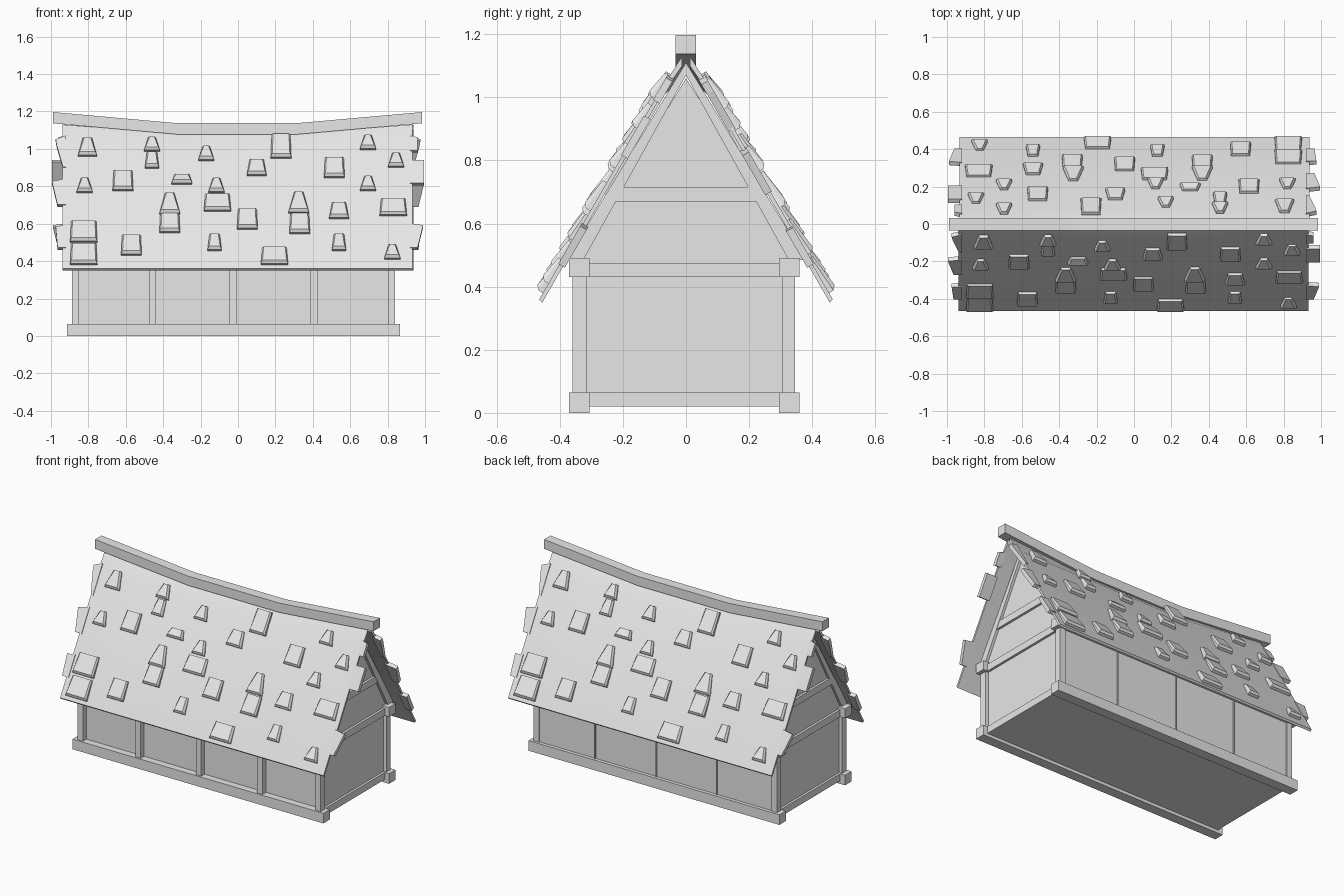
import bpy
import bmesh

if "Cube" in bpy.data.objects:
    bpy.data.objects.remove(bpy.data.objects["Cube"], do_unlink=True)

GREY = (0.8, 0.8, 0.8, 1.0)
grey = bpy.data.materials.new("plain grey")
grey.use_nodes = True
grey.diffuse_color = GREY
grey.node_tree.nodes["Principled BSDF"].inputs["Base Color"].default_value = GREY


def loft(name, rings, smooth=False):
    """Join equal rings of points into a capped solid."""
    bm = bmesh.new()
    loops = [[bm.verts.new(p) for p in ring] for ring in rings]
    n = len(loops[0])
    for a, b in zip(loops, loops[1:]):
        for i in range(n):
            j = (i + 1) % n
            bm.faces.new((a[i], a[j], b[j], b[i]))
    bm.faces.new(loops[0][::-1])
    bm.faces.new(loops[-1])
    bmesh.ops.recalc_face_normals(bm, faces=bm.faces)
    mesh = bpy.data.meshes.new(name)
    bm.to_mesh(mesh)
    bm.free()
    mesh.materials.append(grey)
    obj = bpy.data.objects.new(name, mesh)
    bpy.context.collection.objects.link(obj)
    if smooth:
        bpy.ops.object.select_all(action='DESELECT')
        obj.select_set(True)
        bpy.context.view_layer.objects.active = obj
        bpy.ops.object.shade_smooth_by_angle()
    return obj


def prism(name, x0, x1, outline):
    """Extrude a (y, z) outline along x."""
    return loft(name, [[(x, y, z) for y, z in outline] for x in (x0, x1)])


def box(name, x0, x1, y0, y1, z0, z1):
    return prism(name, x0, x1, [(y0, z0), (y1, z0), (y1, z1), (y0, z1)])


# House body with gables
LEFT, RIGHT = 0.82, -0.865
prism("house_body", RIGHT, LEFT, [(-0.325, 0.02), (0.338, 0.02), (0.338, 0.53),
                                  (0, 1.06), (-0.325, 0.53)])

# Long sills and wall plates, whose ends stick out at the corners
for side, y0, y1 in (("front", -0.37, -0.305), ("back", 0.295, 0.36)):
    box(side + "_sill", -0.915, 0.865, y0, y1, 0, 0.065)
    box(side + "_wall_plate", -0.915, 0.865, y0, y1, 0.43, 0.49)

# Posts
POSTS = (-0.868, -0.457, -0.028, 0.407, 0.82)
for i, x in enumerate(POSTS):
    corner = i in (0, len(POSTS) - 1)
    box("front_post", x - 0.019, x + 0.019, -0.36, -0.315, 0.05, 0.45)
    half = 0.019 if corner else 0.004
    box("back_post", x - half, x + half, 0.305, 0.345, 0.05, 0.45)

# Gable framing at both ends
for side, x0, x1 in (("left", LEFT - 0.02, LEFT + 0.015),
                     ("right", RIGHT - 0.015, RIGHT + 0.02)):
    box(side + "_end_sill", x0, x1, -0.31, 0.3, 0.02, 0.065)
    box(side + "_tie_beam", x0, x1, -0.31, 0.3, 0.43, 0.475)
    box(side + "_collar_beam", x0, x1, -0.235, 0.235, 0.67, 0.715)
    for s in (-1, 1):
        prism(side + "_rafter", x0, x1 + 0.002,
              [(s * y, z) for y, z in ((0.38, 0.485), (0.325, 0.485),
                                       (0, 1.07), (0, 1.11))])

# Sagging ridge beam
loft("ridge_beam", [[(x, y, z + dz) for y, dz in
                     ((-0.034, 0), (0.031, 0), (0.031, 0.06), (-0.034, 0.06))]
                    for x, z in ((-0.99, 1.137), (-0.33, 1.078),
                                 (0.32, 1.078), (0.985, 1.137))])

# Roof plane: eave point, slope and normal of the front side
EAVE_Y, EAVE_Z, RISE = -0.465, 0.36, 1.73
NORMAL_Y, NORMAL_Z = -0.866, 0.5


def on_roof(turn, x, z, d):
    """Point on a slope at height z, lifted by d; turn -1 gives the back."""
    y = EAVE_Y + (z - EAVE_Z) / RISE + d * NORMAL_Y
    return (turn * x, turn * y, z + d * NORMAL_Z)


# Plates along the ragged roof edges, as (x, z) outlines
EDGE_PLATES = (
    ((-0.92, 1.07), (-0.975, 1.05), (-0.97, 1.02), (-0.935, 0.9), (-0.92, 0.9)),
    ((-0.92, 0.84), (-0.995, 0.825), (-0.965, 0.7), (-0.92, 0.7)),
    ((-0.92, 0.59), (-0.975, 0.585), (-0.965, 0.47), (-0.92, 0.47)),
    ((0.92, 1.07), (0.96, 1.06), (0.96, 0.99), (0.92, 0.99)),
    ((0.92, 0.94), (0.995, 0.94), (0.995, 0.815), (0.92, 0.815)),
    ((0.92, 0.6), (0.99, 0.59), (0.96, 0.47), (0.92, 0.47)),
)

# Loose shingles: (lower width, upper width, height) and (x, lower z) places
SHINGLES = {
    (0.1, 0.05, 0.095): ((-0.805, 0.96),),
    (0.085, 0.04, 0.075): ((-0.46, 0.985), (-0.17, 0.935), (0.695, 0.995),
                           (0.845, 0.9), (-0.82, 0.765), (-0.115, 0.765),
                           (0.695, 0.775), (0.825, 0.41)),
    (0.11, 0.05, 0.11): ((-0.365, 0.65), (0.325, 0.655)),
    (0.105, 0.075, 0.085): ((0.1, 0.855), (0.54, 0.625)),
    (0.075, 0.055, 0.085): ((-0.46, 0.895), (-0.125, 0.455), (0.54, 0.455)),
    (0.11, 0.1, 0.105): ((0.515, 0.845), (-0.615, 0.775), (-0.365, 0.55),
                         (0.05, 0.57), (0.33, 0.545), (-0.57, 0.43)),
    (0.11, 0.1, 0.125): ((0.23, 0.95),),
    (0.11, 0.08, 0.05): ((-0.3, 0.81),),
    (0.145, 0.13, 0.09): ((-0.11, 0.665), (0.83, 0.64), (0.195, 0.38)),
    (0.145, 0.135, 0.11): ((-0.825, 0.5), (-0.825, 0.38)),
}


def shingle(name, turn, cx, z, low, top, height):
    """Tapered slab with a thick, chamfered lower lip."""
    def ring(inset, lip, d_low, d_top):
        a, b = low / 2 - inset, top / 2 - inset
        z0, z1 = z + lip, z + height
        return [on_roof(turn, cx - a, z0, d_low), on_roof(turn, cx + a, z0, d_low),
                on_roof(turn, cx + b, z1, d_top), on_roof(turn, cx - b, z1, d_top)]
    loft(name, [ring(0, 0, -0.004, -0.004), ring(0, 0, 0.016, 0.006),
                ring(0.008, 0.012, 0.028, 0.014)])


for side, turn in (("front", 1), ("back", -1)):
    rings = []
    for x, top in ((-0.937, 1.13), (-0.33, 1.083), (0.32, 1.083), (0.932, 1.13)):
        profile = ((EAVE_Y, EAVE_Z), (-0.085, 1.017), (-0.012, top),
                   (-0.012, top - 0.03), (-0.082, 0.999), (-0.455, 0.35))
        rings.append([(turn * x, turn * y, z) for y, z in profile])
    loft(side + "_roof", rings, smooth=True)
    for outline in EDGE_PLATES:
        loft(side + "_edge_plate",
             [[on_roof(turn, x, z, d) for x, z in outline] for d in (0.004, -0.02)])
    for (low, top, height), places in SHINGLES.items():
        for cx, z in places:
            shingle(side + "_shingle", turn, cx, z, low, top, height)
